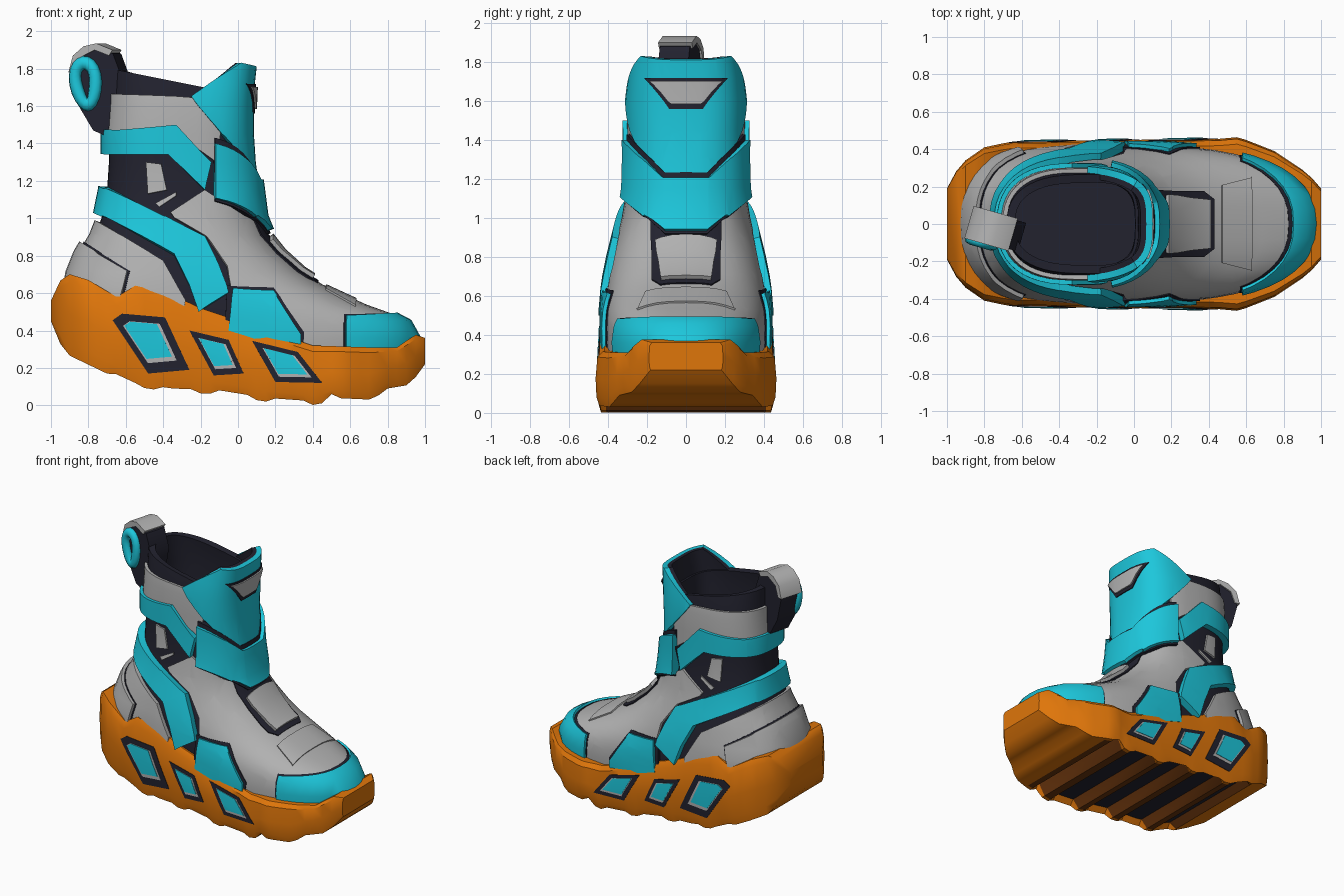
import bpy, bmesh, math
from mathutils import Vector, Matrix

if "Cube" in bpy.data.objects:
    bpy.data.objects.remove(bpy.data.objects["Cube"])


def material(name, rgb):
    m = bpy.data.materials.new(name)
    m.diffuse_color = (*rgb, 1)
    m.use_nodes = True
    m.node_tree.nodes["Principled BSDF"].inputs["Base Color"].default_value = m.diffuse_color
    return m


ORANGE = material("orange", (0.74, 0.18, 0.003))
BROWN = material("dark brown", (0.14, 0.035, 0.004))
CYAN = material("cyan", (0.012, 0.57, 0.71))
GREY = material("light grey", (0.45, 0.45, 0.45))
DARK = material("dark navy", (0.016, 0.016, 0.028))


def finish(bm, name, *mats, angle=35):
    bmesh.ops.recalc_face_normals(bm, faces=bm.faces)
    me = bpy.data.meshes.new(name)
    bm.to_mesh(me)
    bm.free()
    ob = bpy.data.objects.new(name, me)
    bpy.context.collection.objects.link(ob)
    for m in mats:
        me.materials.append(m)
    bpy.ops.object.select_all(action='DESELECT')
    ob.select_set(True)
    bpy.context.view_layer.objects.active = ob
    bpy.ops.object.shade_smooth_by_angle(angle=math.radians(angle))
    return ob


def interp(table, x):
    for (x0, v0), (x1, v1) in zip(table, table[1:]):
        if x <= x1:
            return v0 + (v1 - v0) * max(0, (x - x0) / (x1 - x0))
    return table[-1][1]


def loft(rings):
    bm = bmesh.new()
    vs = [[bm.verts.new(p) for p in r] for r in rings]
    n = len(vs[0])
    for a, b in zip(vs, vs[1:]):
        for i in range(n):
            bm.faces.new((a[i], a[(i + 1) % n], b[(i + 1) % n], b[i]))
    bm.faces.new(vs[0])
    bm.faces.new(vs[-1])
    bmesh.ops.recalc_face_normals(bm, faces=bm.faces)
    return bm


def cut(bm, co, no):
    """Drop everything on the side the normal points to."""
    bmesh.ops.bisect_plane(bm, geom=bm.verts[:] + bm.edges[:] + bm.faces[:],
                           plane_co=co, plane_no=no, clear_outer=True)


def thicken(bm, t):
    bm.normal_update()
    normals = {tuple(round(c, 5) for c in v.co): v.normal.copy() for v in bm.verts}
    ret = bmesh.ops.extrude_face_region(bm, geom=bm.faces[:], use_keep_orig=True)
    for v in ret['geom']:
        if isinstance(v, bmesh.types.BMVert):
            v.co += normals[tuple(round(c, 5) for c in v.co)] * t


LIFT = {'y': lambda a, b: Vector((a, 0, b)), 'x': lambda a, b: Vector((0, a, b)),
        'z': lambda a, b: Vector((a, b, 0))}


def plate(name, skin, polys, t, mat, axis='y', keep=()):
    """Trim convex outlines out of a skin surface and thicken them outward."""
    up = LIFT[axis]
    along = Vector([1.0 if c == axis else 0.0 for c in 'xyz'])
    out = bmesh.new()
    for poly in polys:
        bm = skin.copy()
        pts = [up(*p) for p in poly]
        mid = sum(pts, Vector()) / len(pts)
        planes = list(keep)
        for p, q in zip(pts, pts[1:] + pts[:1]):
            if (q - p).length > 1e-5:
                no = (q - p).cross(along).normalized()
                planes.append((p, no if no.dot(p - mid) > 0 else -no))
        for co, no in planes:
            cut(bm, co, no)
        tmp = bpy.data.meshes.new("tmp")
        bm.to_mesh(tmp)
        bm.free()
        out.from_mesh(tmp)
        bpy.data.meshes.remove(tmp)
    bmesh.ops.remove_doubles(out, verts=out.verts, dist=2e-4)
    thicken(out, t)
    return finish(out, name, mat)


def strip(cols):
    """Quads between columns of (x_top, z_top, x_bottom, z_bottom)."""
    return [[a[:2], b[:2], b[2:], a[2:]] for a, b in zip(cols, cols[1:])]


def grow(poly, s):
    c = [sum(p[i] for p in poly) / len(poly) for i in (0, 1)]
    return [(c[0] + (p[0] - c[0]) * s, c[1] + (p[1] - c[1]) * s) for p in poly]


# upper: stacked rounded sections (z, back x, front x, half width, front squareness)
SECTIONS = [(0.2, -.88, .90, .39, 2.4), (0.36, -.90, .94, .40, 2.4), (0.43, -.90, .90, .40, 2.4),
            (0.47, -.90, .82, .40, 2.5), (0.52, -.90, .68, .40, 2.7), (0.57, -.89, .57, .395, 2.7),
            (0.63, -.88, .44, .39, 2.7), (0.7, -.87, .33, .38, 2.7), (0.8, -.83, .22, .36, 2.6),
            (0.9, -.77, .14, .335, 2.5), (1.0, -.73, .10, .31, 2.5), (1.15, -.70, .08, .285, 2.6),
            (1.3, -.69, .06, .28, 2.8), (1.45, -.69, .05, .28, 3), (1.6, -.68, .05, .28, 3.2),
            (1.72, -.68, .055, .265, 3.4), (1.9, -.68, .075, .235, 3.6)]


def section(z, x0, x1, w, e, n=48):
    ring = []
    for i in range(n):
        c, s = math.cos(2 * math.pi * i / n), math.sin(2 * math.pi * i / n)
        k = e if c > 0 else (2.9 if z < .7 else 2.5)
        ring.append(((x0 + x1) / 2 + (x1 - x0) / 2 * math.copysign(abs(c) ** (2 / k), c),
                     w * math.copysign(abs(s) ** (2 / k), s), z))
    return ring


upper = loft([section(*s) for s in SECTIONS])

# hollow inner boot with a sloping rim, and its footbed
boot = upper.copy()
cut(boot, (-.68, 0, 1.80), Vector((.2, 0, 1)).normalized())
cut(boot, (0, 0, .3), Vector((0, 0, -1)))
cut(boot, (-.9, 0, .45), Vector((-.3, 0, -1)).normalized())
thicken(boot, -.045)
finish(boot, "inner_boot", DARK)
finish(loft([section(z, -.81, .2, .345, 2.6) for z in (.74, .78)]), "footbed", DARK)

# sole: profiles along x
TOP = [(-1, .56), (-.93, .71), (-.8, .67), (-.65, .58), (-.55, .64), (-.37, .60), (-.2, .52),
       (.1, .42), (.4, .32), (.7, .31), (.86, .31), (.94, .38), (1, .36)]
BOTTOM = [(-1, .45), (-.93, .28), (-.68, .16), (-.55, .10), (-.35, .07), (-.1, .06), (.15, .02),
          (.43, .0), (.5, .04), (.72, .03), (.8, .09), (.92, .11), (1, .22)]
WIDTH = [(-1, .19), (-.93, .32), (-.8, .41), (-.66, .44), (0, .45), (.45, .455), (.56, .465),
         (.75, .39), (.93, .27), (1, .19)]
rings, groove = [], []
for i in range(41):
    x = -1 + i * .05
    w, b, t = interp(WIDTH, x), interp(BOTTOM, x), interp(TOP, x)
    h = t - b
    groove.append(-.65 < x < .55 and i % 6 in (0, 1, 2, 3))
    half = [(.9 * w, b + .06 * groove[-1]), (.96 * w, b + .02 * groove[-1]), (.99 * w, b + .15 * h),
            (w, b + .5 * h), (.98 * w, t - .1 * h), (.92 * w, t)]
    rings.append([(x, y, z) for y, z in half] + [(x, -y, z) for y, z in reversed(half)])
sole_skin = loft(rings)
sole = sole_skin.copy()
for f in sole.faces:
    c = f.calc_center_median()
    i = int((c.x + 1) / .05)
    if f.normal.z < -.3 and abs(c.y) < .05 and -.72 < c.x < .58:
        f.material_index = 2 if groove[i] and groove[i + 1] else 1
finish(sole, "sole", ORANGE, BROWN, DARK)

# sole windows: dark frame, grey bed, cyan pad
WINDOWS = [[(-.67, .455), (-.62, .49), (-.39, .47), (-.26, .19), (-.48, .17)],
           [(-.26, .40), (-.05, .35), (.03, .17), (-.13, .16)],
           [(.075, .345), (.32, .285), (.45, .12), (.2, .125)]]
for win in WINDOWS:
    plate("window_frame", sole_skin, [win], .003, DARK)
    plate("window_bed", sole_skin, [grow(win, .7)], .005, GREY)
    pad = [(x - .008, z + .008) for x, z in grow(win, .62)]
    plate("window_pad", sole_skin, [pad], .008, CYAN)

# grey panels of the upper
plate("collar_panel", upper, strip([(-.8, 1.67, -.8, 1.46), (-.33, 1.65, -.33, 1.45),
      (-.2, 1.64, -.2, 1.36), (-.08, 1.60, -.12, 1.30)]), .022, GREY)
plate("instep_panel", upper, strip([(-.36, 1.03, -.34, 1.0), (-.18, 1.15, -.17, .90),
      (.04, 1.0, -.06, .74), (.2, .95, .0, .42), (.6, .8, .45, .28), (1.0, .7, .95, .28)]), .02, GREY)
plate("heel_panel", upper, strip([(-1, .98, -1, .5), (-.74, .98, -.74, .5),
      (-.40, .77, -.42, .45), (-.28, .56, -.30, .45)]), .03, GREY)
plate("heel_clip_trim", upper, strip([(-1, .88, -1, .66), (-.815, .87, -.815, .62),
      (-.57, .712, -.61, .56)]), .034, DARK)
plate("heel_clip", upper, strip([(-1, .87, -1, .66), (-.82, .86, -.82, .62),
      (-.58, .71, -.62, .56)]), .055, GREY)
plate("ankle_tag", upper, [[(-.49, 1.30), (-.41, 1.29), (-.38, 1.15), (-.48, 1.13)]], .012, GREY)
plate("ankle_stripe", upper, [[(-.44, 1.08), (-.33, 1.14), (-.33, 1.12), (-.42, 1.06)]], .009, GREY)

# tongue strip over the instep
FRONT = [((0, 0, .45), Vector((0, 0, -1))), ((0, 0, 1.0), Vector((0, 0, 1)))]
plate("lace_frame", upper, [[(.05, .17), (.36, .17), (.415, .13), (.415, -.13), (.36, -.17), (.05, -.17)]],
      .028, DARK, 'z', FRONT)
plate("lace_cover", upper, [[(.15, .145), (.385, .125), (.385, -.125), (.15, -.145)]], .05, GREY, 'z', FRONT)
plate("toe_ridge", upper, [[(.46, .2), (.62, .24), (.62, -.24), (.46, -.2)]], .03, GREY, 'z', FRONT)

# cyan bands and guards
plate("upper_band", upper, strip([(-.8, 1.48, -.8, 1.36), (-.62, 1.47, -.66, 1.34),
      (-.33, 1.50, -.37, 1.34), (-.15, 1.30, -.18, 1.15)]), .045, CYAN)
plate("ankle_band", upper, strip([(-.85, 1.25, -.85, 1.09), (-.18, .89, -.34, .80),
      (-.11, .75, -.26, .64), (-.05, .60, -.21, .50)]), .05, CYAN)
plate("side_guard_trim", upper, strip([(-.06, .635, -.07, .40), (.185, .62, .14, .30),
      (.35, .39, .345, .28)]), .026, DARK)
plate("side_guard", upper, strip([(-.03, .62, -.05, .40), (.18, .60, .14, .34),
      (.33, .38, .33, .28)]), .045, CYAN)
plate("toe_cap_trim", upper, [[(.56, .475), (1.1, .465), (1.1, .25), (.56, .25)]], .023, DARK)
plate("toe_cap", upper, [[(.57, .468), (1.1, .455), (1.1, .25), (.57, .25)]], .038, CYAN)

# shin shield: dark lining, upper shield, window
SHIELD = [(-.25, 1.65, -.23, 1.62), (0, 1.83, -.02, 1.36), (.05, 1.82, .05, 1.2), (.2, 1.78, .2, 1.2)]
plate("shield_lining", upper, strip(SHIELD), -.03, DARK)
plate("upper_shield", upper, strip(SHIELD), .035, CYAN)
AHEAD = [((-.13, 0, 0), Vector((-1, 0, 0)))]
plate("shield_window_trim", upper, [[(-.19, 1.72), (.19, 1.72), (.08, 1.56), (-.08, 1.56)]],
      .042, DARK, 'x', AHEAD)
plate("shield_window", upper, [[(-.165, 1.705), (.165, 1.705), (.075, 1.585), (-.075, 1.585)]],
      .052, GREY, 'x', AHEAD)


# lower shield: V-notched front guard over a dark trim
def vee(rise, drop):
    polys = [[(-.1, 1.2 + rise), (.1, 1.2 + rise), (.1, .92 - drop), (-.1, .92 - drop)]]
    for s in (-1, 1):
        polys.append([(s * .1, 1.2 + rise), (s * .32, 1.465 + rise), (s * .37, 1.2),
                      (s * .27, 1.09 - drop), (s * .1, .92 - drop)])
    return polys


plate("lower_shield_trim", upper, vee(.03, .015), .04, DARK, 'x', AHEAD)
plate("lower_shield", upper, vee(0, 0), .065, CYAN, 'x', AHEAD)
upper.free()
sole_skin.free()

# pull tab at the back: dark core, grey strap over the top, cyan ring on one side
TURN = (Matrix.Translation((-.74, -.02, 0)) @ Matrix.Rotation(math.radians(-16), 4, 'Z')
        @ Matrix.Translation((.74, 0, 0)))


def prism(name, pts, y0, y1, mat):
    bm = bmesh.new()
    f = bm.faces.new([bm.verts.new((x, y0, z)) for x, z in pts])
    ret = bmesh.ops.extrude_face_region(bm, geom=[f], use_keep_orig=True)
    for v in ret['geom']:
        if isinstance(v, bmesh.types.BMVert):
            v.co.y = y1
    bm.transform(TURN)
    return finish(bm, name, mat)


prism("tab_core", [(-.87, 1.76), (-.85, 1.86), (-.74, 1.92), (-.64, 1.88), (-.59, 1.75),
      (-.62, 1.60), (-.68, 1.44), (-.75, 1.47), (-.83, 1.6)], -.09, .07, DARK)
prism("tab_strap", [(-.885, 1.78), (-.86, 1.87), (-.80, 1.92), (-.73, 1.935), (-.64, 1.90),
      (-.66, 1.87), (-.74, 1.90), (-.82, 1.86), (-.85, 1.78)], -.1, .08, GREY)
ring = bmesh.new()
N, M = 20, 8
vs = []
for i in range(N):
    a = 2 * math.pi * i / N
    for j in range(M):
        b = 2 * math.pi * j / M
        r = .036 * math.cos(b)
        wide = .055 + .012 * math.sin(a)
        vs.append(ring.verts.new(((wide + r) * math.cos(a), .03 * math.sin(b), (.112 + r) * math.sin(a))))
for i in range(N):
    for j in range(M):
        k, l = (i + 1) % N, (j + 1) % M
        ring.faces.new((vs[i * M + j], vs[k * M + j], vs[k * M + l], vs[i * M + l]))
ring.transform(TURN @ Matrix.Translation((-.79, -.095, 1.72)) @ Matrix.Rotation(math.radians(-6), 4, 'Y'))
finish(ring, "tab_ring", CYAN, angle=60)
